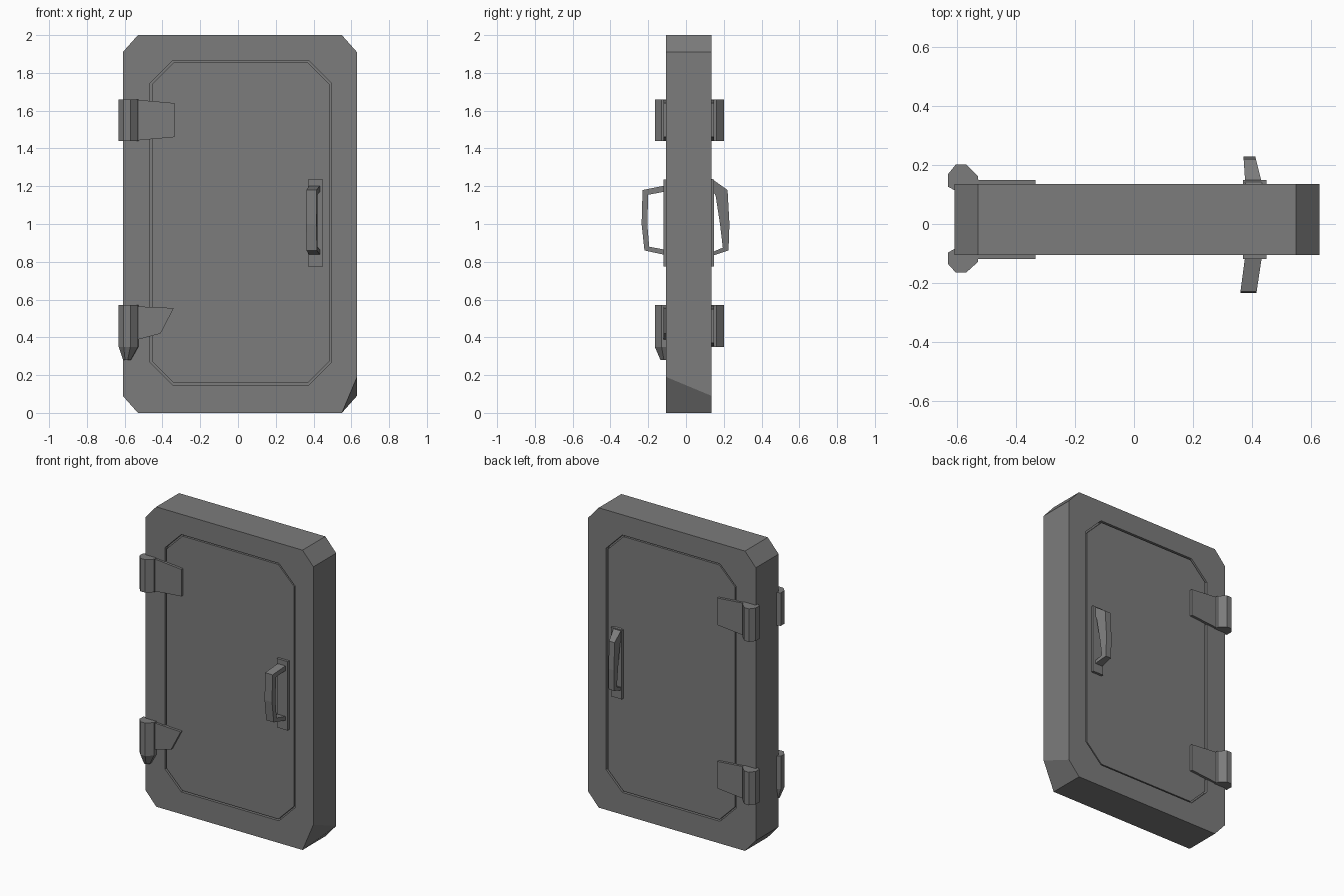
import bpy, bmesh

cube = bpy.data.objects.get("Cube")
if cube:
    bpy.data.objects.remove(cube, do_unlink=True)

# One grey metal for every part
metal = bpy.data.materials.new("grey_metal")
metal.use_nodes = True
GREY = (0.2, 0.2, 0.2, 1)
metal.diffuse_color = GREY
metal.node_tree.nodes["Principled BSDF"].inputs["Base Color"].default_value = GREY


def loft(name, loops, caps=True, ring=False):
    """Skin matching loops of points; cap the ends or close into a ring."""
    bm = bmesh.new()
    rows = [[bm.verts.new(p) for p in loop] for loop in loops]
    pairs = list(zip(rows, rows[1:]))
    if ring:
        pairs.append((rows[-1], rows[0]))
    for a, b in pairs:
        n = len(a)
        for i in range(n):
            j = (i + 1) % n
            bm.faces.new((a[i], a[j], b[j], b[i]))
    if caps and not ring:
        bm.faces.new(rows[0])
        bm.faces.new(rows[-1])
    bmesh.ops.recalc_face_normals(bm, faces=bm.faces)
    mesh = bpy.data.meshes.new(name)
    bm.to_mesh(mesh)
    bm.free()
    mesh.materials.append(metal)
    obj = bpy.data.objects.new(name, mesh)
    bpy.context.collection.objects.link(obj)
    return obj


def octagon(x0, x1, z0, z1, cx, cz):
    """Rectangle with cut corners, from the lower left round to the right."""
    return [(x0, z0 + cz), (x0 + cx, z0), (x1 - cx, z0), (x1, z0 + cz),
            (x1, z1 - cz), (x1 - cx, z1), (x0 + cx, z1), (x0, z1 - cz)]


def at(y, outline):
    return [(x, y, z) for x, z in outline]


FRONT, BACK = -0.105, 0.135

# Frame: a ring with cut corners, the lower front corner cut deeper
outer = octagon(-0.61, 0.63, 0, 2, 0.08, 0.09)
outer_front = list(outer)
outer_front[3] = (0.63, 0.19)
inner = octagon(-0.465, 0.495, 0.148, 1.865, 0.12, 0.12)
loft("frame", [at(FRONT, inner), at(FRONT, outer_front),
               at(BACK, outer), at(BACK, inner)], ring=True)

# Door panel, with a narrow groove between it and the frame
panel = octagon(-0.455, 0.485, 0.157, 1.855, 0.116, 0.116)
DEPTH = 0.03
loft("door_panel", [at(FRONT + 0.003, panel), at(FRONT + DEPTH, panel),
                    at(FRONT + DEPTH, inner), at(BACK - DEPTH, inner),
                    at(BACK - DEPTH, panel), at(BACK - 0.003, panel)])


# Hinge knuckles: a faceted section swept upwards, side = -1 front, 1 back
def hinge(name, side, z0, z1, tip, leaf):
    face = FRONT if side < 0 else BACK
    out = 0.06 if side < 0 else 0.067
    section = [(-0.61, -0.02), (-0.632, -0.008), (-0.632, out * 0.5),
               (-0.605, out), (-0.57, out), (-0.53, out * 0.4), (-0.525, -0.02)]
    low = [(x, face + side * d, z0) for x, d in section]
    high = [(x, face + side * d, z1) for x, d in section]
    loops = [low, high]
    if tip:
        point = [(-0.59 + (x + 0.585) * 0.4, face + side * d * 0.5, z0 - tip)
                 for x, d in section]
        loops.insert(0, point)
    loft(name + "_knuckle", loops)
    loft(name + "_leaf", [at(face - side * 0.01, leaf), at(face + side * 0.014, leaf)])


def leaf_shape(z0, z1):
    return [(-0.56, z0), (-0.335, z0 + 0.02), (-0.335, z1 - 0.02), (-0.56, z1)]


for side, place in ((-1, "front"), (1, "back")):
    hinge(place + "_upper_hinge", side, 1.44, 1.66, 0, leaf_shape(1.44, 1.66))
    if side > 0:
        hinge("back_lower_hinge", side, 0.35, 0.57, 0, leaf_shape(0.35, 0.57))
hinge("front_lower_hinge", -1, 0.35, 0.57, 0.07,
      [(-0.56, 0.38), (-0.41, 0.42), (-0.34, 0.555), (-0.56, 0.565)])


# Handles: a side outline and its opening, joined as a ring across the width
def handle(name, face, side, outside, opening, lean):
    def row(points, edge):
        loop = []
        for d, z in points:
            t = d / 0.12
            x = edge + lean[0 if edge < 0.4 else 1] * t
            loop.append((x, face + side * d, z))
        return loop
    loft(name + "_grip", [row(outside, 0.378), row(outside, 0.435),
                          row(opening, 0.435), row(opening, 0.378)], ring=True)
    plate = [(0.37, 0.775), (0.45, 0.775), (0.45, 1.235), (0.37, 1.235)]
    loft(name + "_plate", [at(face - side * 0.01, plate), at(face + side * 0.014, plate)])


handle("front_handle", FRONT, -1,
       [(0, 0.835), (0.115, 0.86), (0.13, 1.0), (0.125, 1.18), (0, 1.205)],
       [(0.013, 0.865), (0.09, 0.88), (0.1, 1.0), (0.095, 1.155), (0.013, 1.17)],
       (-0.016, -0.018))
handle("back_handle", BACK, 1,
       [(0, 0.83), (0.09, 0.86), (0.095, 1.0), (0.085, 1.18), (0, 1.24)],
       [(0.013, 0.855), (0.06, 0.875), (0.045, 1.0), (0.022, 1.15), (0.013, 1.165)],
       (-0.008, -0.03))
